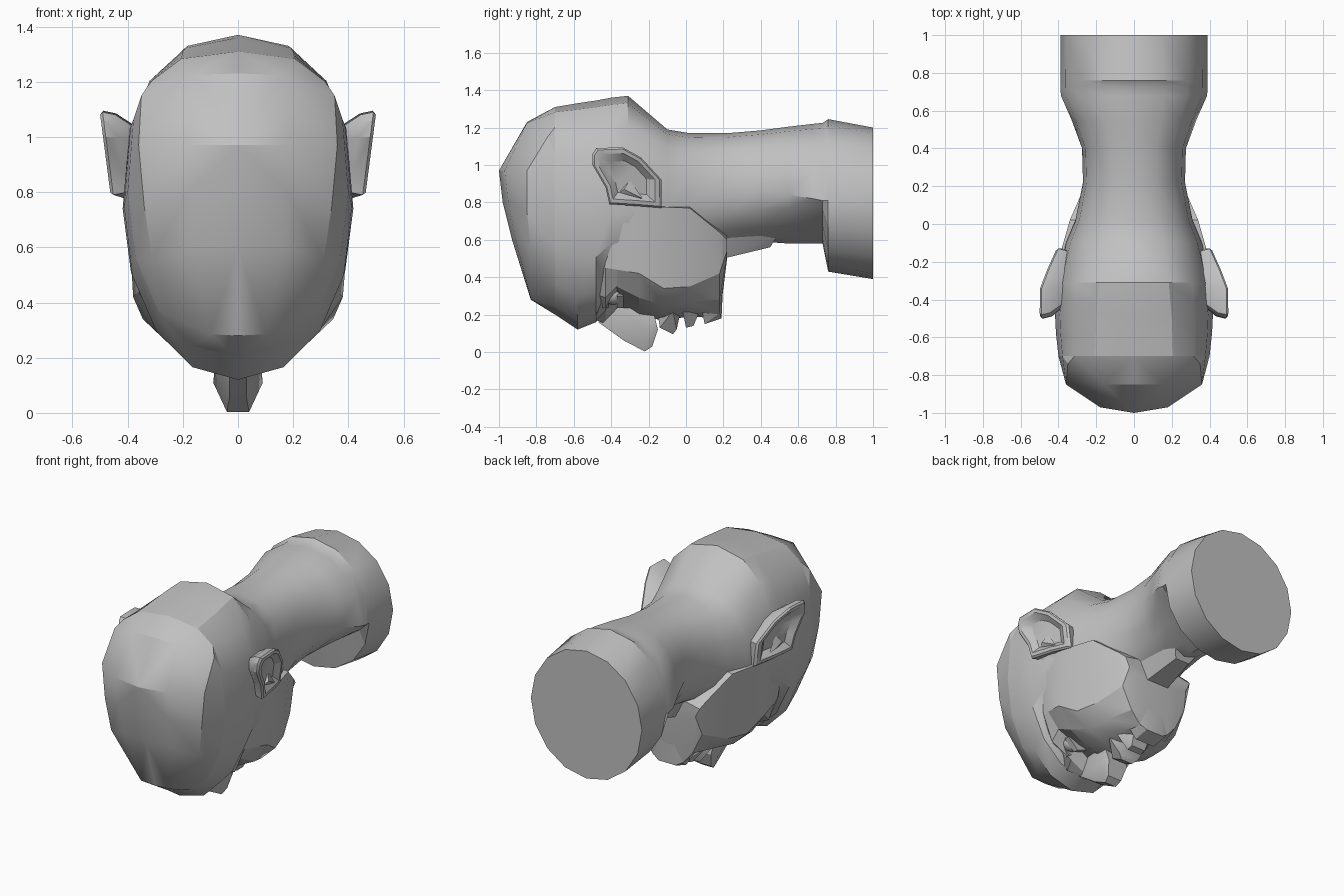
import bpy, bmesh
from math import cos, sin, tau, copysign, radians

cube = bpy.data.objects.get("Cube")
if cube:
    bpy.data.objects.remove(cube)

# One plain grey for everything
clay = bpy.data.materials.new("clay grey")
clay.use_nodes = True
clay.diffuse_color = (0.53, 0.53, 0.53, 1)
clay.node_tree.nodes["Principled BSDF"].inputs["Base Color"].default_value = clay.diffuse_color


def finish(name, bm, angle=30):
    """Turn a bmesh into a shaded object."""
    bmesh.ops.recalc_face_normals(bm, faces=bm.faces)
    mesh = bpy.data.meshes.new(name)
    bm.to_mesh(mesh)
    bm.free()
    obj = bpy.data.objects.new(name, mesh)
    bpy.context.collection.objects.link(obj)
    mesh.materials.append(clay)
    bpy.ops.object.select_all(action='DESELECT')
    obj.select_set(True)
    bpy.context.view_layer.objects.active = obj
    bpy.ops.object.shade_smooth_by_angle(angle=radians(angle))


def loft(name, rings, angle=30):
    """Skin a list of closed rings and cap both ends."""
    bm = bmesh.new()
    loops = [[bm.verts.new(p) for p in ring] for ring in rings]
    for a, b in zip(loops, loops[1:]):
        for i in range(len(a)):
            j = (i + 1) % len(a)
            bm.faces.new((a[i], a[j], b[j], b[i]))
    bm.faces.new(loops[0])
    bm.faces.new(loops[-1])
    finish(name, bm, angle)


def hull(name, points, mirrored=True):
    """Faceted solid around a few points, repeated across the middle."""
    bm = bmesh.new()
    for s in (1, -1) if mirrored else (1,):
        for x, y, z in points:
            bm.verts.new((s * x, y, z))
    bmesh.ops.remove_doubles(bm, verts=bm.verts, dist=.0005)
    result = bmesh.ops.convex_hull(bm, input=bm.verts)
    spare = [v for v in result["geom_interior"] if isinstance(v, bmesh.types.BMVert)]
    bmesh.ops.delete(bm, geom=spare, context='VERTS')
    finish(name, bm)


def section(y, width, top, middle, bottom, upper, lower, sides=16):
    """Rounded cross-section, widest at the middle height."""
    ring = []
    for k in range(sides):
        c, s = cos(tau * k / sides), sin(tau * k / sides)
        n = 2 / (upper if s > 0 else lower)
        height = top - middle if s > 0 else middle - bottom
        ring.append((copysign(abs(c) ** n, c) * width, y,
                     middle + copysign(abs(s) ** n, s) * height))
    return ring


# Skull and neck: y, half width, top, widest height, bottom, upper and lower roundness
skull = [
    (-.7, .40, 1.31, .8, .2, 2.9, 2.1),
    (-.58, .413, 1.33, .75, .12, 2.7, 2.1),
    (-.48, .418, 1.345, .74, .16, 2.6, 2.1),
    (-.4, .413, 1.36, .74, .36, 2.5, 2.2),
    (-.31, .41, 1.37, .74, .4, 2.4, 2.2),
    (-.1, .36, 1.19, .78, .42, 2.4, 2),
    (.02, .31, 1.17, .8, .5, 2.3, 2),
    (.22, .27, 1.17, .84, .57, 2.3, 2),
    (.4, .275, 1.185, .86, .59, 2.3, 1.8),
    (.55, .33, 1.205, .84, .58, 2.3, 1.4),
    (.68, .387, 1.22, .82, .58, 2.2, 1.2),
    (.73, .39, 1.225, .81, .58, 2.1, 1.2),
    (.76, .39, 1.245, .81, .43, 2.1, 2),
    (1.0, .39, 1.2, .8, .39, 2, 2),
]
loft("skull_and_neck", [section(*row) for row in skull])

# Crown of the head: flat middle band, cornered temples
crown = [(0, -1, .97), (.18, -.97, .97), (.36, -.85, .97),
         (0, -.85, 1.23), (.16, -.85, 1.225), (.35, -.74, 1.15),
         (0, -.98, .8), (.18, -.95, .8), (.34, -.85, .75),
         (0, -.93, .6), (.17, -.91, .6), (.31, -.83, .55),
         (0, -.83, .28), (.1, -.83, .285), (.15, -.845, .4), (.285, -.77, .45)]
hull("crown", crown + section(*skull[0]))

# Face and jaw: y, then half outline points (x, z) from jaw edge to centre
face = [
    (-.48, (.36, .7), (.32, .5), (.22, .31), (.12, .17), (0, .17)),
    (-.43, (.405, .79), (.345, .45), (.28, .29), (.13, .22), (0, .15)),
    (-.37, (.41, .79), (.36, .44), (.28, .35), (.15, .3), (0, .2)),
    (-.25, (.4, .78), (.38, .42), (.29, .29), (.15, .22), (0, .19)),
    (-.12, (.38, .775), (.345, .34), (.25, .25), (.13, .2), (0, .17)),
    (.02, (.34, .77), (.305, .35), (.22, .27), (.12, .22), (0, .19)),
    (.18, (.27, .64), (.24, .42), (.17, .28), (.1, .2), (0, .18)),
    (.22, (.25, .6), (.22, .54), (.16, .52), (.08, .5), (0, .5)),
]
rings = []
for y, *outline in face:
    edge = outline[0]
    half = [(edge[0] * .6, edge[1] + .02)] + outline
    rings.append([(x, y, z) for x, z in half]
                 + [(-x, y, z) for x, z in reversed(half[:-1])])
loft("face_and_jaw", rings, 20)

# Nose, lips and chin
hull("nose", [(.03, -.47, .16), (.05, -.38, .26), (.03, -.33, .06), (.04, -.22, .003),
              (.05, -.18, .03), (.09, -.2, .11), (.07, -.15, .12), (.08, -.17, .2)])
hull("upper_lip", [(.14, -.07, .22), (.05, -.14, .13), (.04, -.07, .095),
                   (.07, -.05, .12), (.03, -.03, .21), (.03, -.15, .2)])
hull("lower_lip", [(.13, -.02, .23), (.05, 0, .13), (.05, .04, .14), (.06, .07, .21)])
hull("chin", [(.07, .1, .15), (.11, .18, .21), (.06, .19, .18), (.12, .08, .24), (.05, .2, .4)])
# Strip of throat running under the chin
hull("throat", [(.08, .2, .5), (.05, .45, .56), (.14, .2, .62), (.1, .5, .64)])

# Eyes with a lid above and below
for side, s in (("left", 1), ("right", -1)):
    bm = bmesh.new()
    bmesh.ops.create_icosphere(bm, subdivisions=2, radius=.06)
    bmesh.ops.translate(bm, verts=bm.verts, vec=(s * .16, -.39, .31))
    finish(side + "_eye", bm)
    for lid, y in (("upper", -.43), ("lower", -.35)):
        hull(f"{side}_{lid}_eyelid", [
            (s * x, y + dy, z) for x, z in ((.09, .26), (.16, .235), (.23, .3))
            for dy in (-.02, .015)] + [(s * .16, y, .33)], False)

# Ears: leaf outline that bends in towards the back, with a sunken bowl
ear_outline = [(-.5, 1.06), (-.48, 1.09), (-.34, 1.095), (-.24, 1.04), (-.13, .92),
               (-.13, .77), (-.25, .78), (-.41, .79), (-.43, .88), (-.5, 1.0)]


def ear_ring(s, scale, depth):
    cy, cz = -.31, .93
    ring = []
    for y, z in ear_outline:
        y, z = cy + (y - cy) * scale, cz + (z - cz) * scale
        x = .493 - .31 * max(0, y + .35) + .13 * (z - 1.03)
        ring.append((s * (x - depth), y, z))
    return ring


for side, s in (("left", 1), ("right", -1)):
    loft(side + "_ear", [ear_ring(s, *step) for step in
                         ((.6, .13), (.94, .055), (1, .01), (.94, 0), (.8, 0), (.55, .035))])
    hull(side + "_ear_fold", [(s * .42, y, z) for y, z in ((-.38, .84), (-.23, .82), (-.3, .92))]
         + [(s * .445, -.33, .87), (s * .435, -.27, .84)], False)
